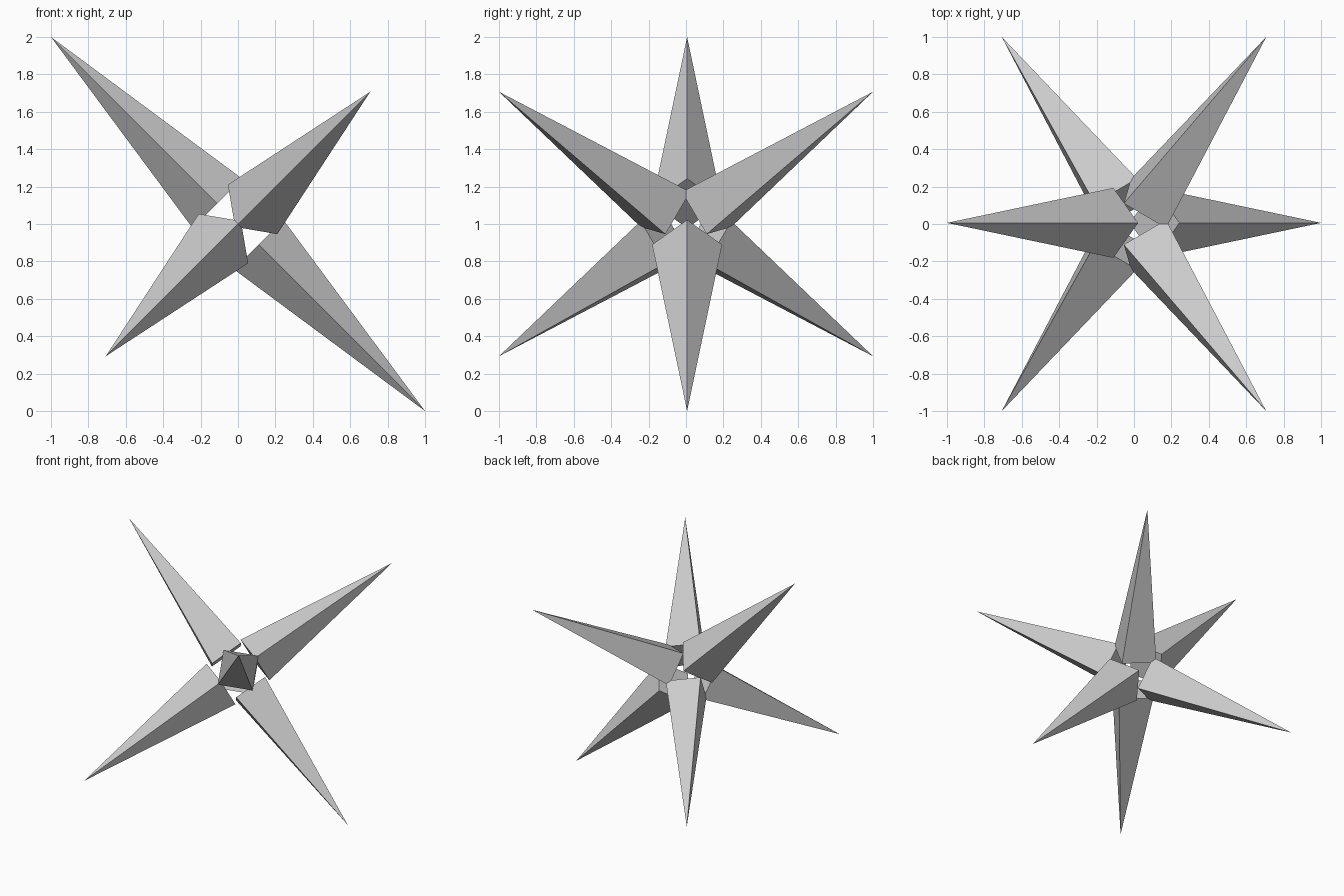
import bpy, bmesh
from math import sqrt
from mathutils import Matrix, Vector

if "Cube" in bpy.data.objects:
    bpy.data.objects.remove(bpy.data.objects["Cube"])

CENTRE = Vector((0, 0, 1))
TIP = sqrt(2)      # centre to spike tip
GAP = 0.156        # centre to spike base
RADIUS = 0.187     # half diagonal of the square base


def spike(name, direction, corner, shift=0.0):
    """Four-sided pyramid pointing along direction, one base corner along corner."""
    d = Vector(direction).normalized()
    c = Vector(corner).normalized()
    rot = Matrix((c, d.cross(c), d)).transposed().to_4x4()
    place = Matrix.Translation(CENTRE + d * (GAP + TIP) / 2 + Vector((0, shift, 0)))
    bm = bmesh.new()
    bmesh.ops.create_cone(bm, cap_ends=True, segments=4, radius1=RADIUS,
                          radius2=0, depth=TIP - GAP, matrix=place @ rot)
    bmesh.ops.remove_doubles(bm, verts=bm.verts, dist=1e-5)
    bmesh.ops.recalc_face_normals(bm, faces=bm.faces)
    mesh = bpy.data.meshes.new(name)
    bm.to_mesh(mesh)
    bm.free()
    bpy.context.collection.objects.link(bpy.data.objects.new(name, mesh))


h = sqrt(0.5)
for s, level in ((1, "upper"), (-1, "lower")):
    # Spikes lying in the front-facing plane
    spike(f"{level}_side_spike", (-s, 0, s), (0, 1, 0), 0.006)
    # Front and back spikes
    for y, end in ((-1, "front"), (1, "back")):
        spike(f"{level}_{end}_spike", (s * h, y, s * h), (-1, 0, 1))
